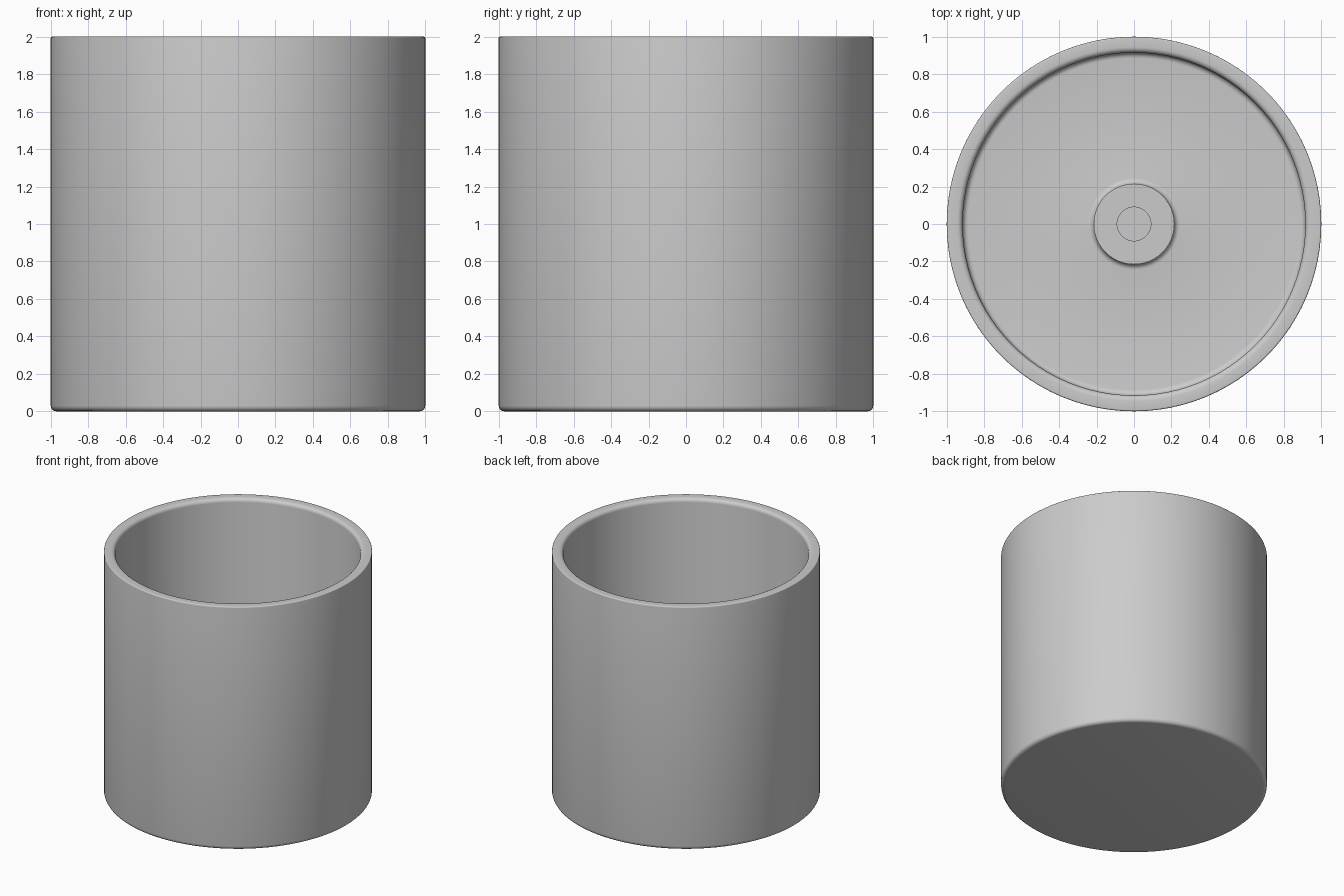
import bpy, bmesh, math

if "Cube" in bpy.data.objects:
    bpy.data.objects.remove(bpy.data.objects["Cube"])

SEGMENTS = 96

grey = bpy.data.materials.new("light_grey")
grey.diffuse_color = (0.6, 0.6, 0.6, 1)
grey.use_nodes = True
grey.node_tree.nodes["Principled BSDF"].inputs["Base Color"].default_value = grey.diffuse_color


def rounded(points, steps=5):
    """Turn (radius, height, fillet) corners into a profile with arcs."""
    out = []
    for i, (r, z, f) in enumerate(points):
        if f == 0:
            out.append((r, z))
            continue
        ends = []
        for q in (points[i - 1], points[i + 1]):
            d = math.hypot(q[0] - r, q[1] - z)
            ends.append(((q[0] - r) / d * f, (q[1] - z) / d * f))
        (ax, az), (bx, bz) = ends
        for k in range(steps + 1):
            t = k / steps * math.pi / 2
            u, v = 1 - math.sin(t), 1 - math.cos(t)
            out.append((r + ax * u + bx * v, z + az * u + bz * v))
    return out


def lathe(name, profile):
    bm = bmesh.new()
    verts = [bm.verts.new((r, 0, z)) for r, z in profile]
    edges = [bm.edges.new(pair) for pair in zip(verts, verts[1:])]
    bmesh.ops.spin(bm, geom=verts + edges, cent=(0, 0, 0), axis=(0, 0, 1),
                   angle=math.tau, steps=SEGMENTS, use_duplicate=False)
    bmesh.ops.remove_doubles(bm, verts=bm.verts, dist=1e-5)
    bmesh.ops.recalc_face_normals(bm, faces=bm.faces)
    mesh = bpy.data.meshes.new(name)
    bm.to_mesh(mesh)
    bm.free()
    mesh.materials.append(grey)
    obj = bpy.data.objects.new(name, mesh)
    bpy.context.collection.objects.link(obj)
    bpy.context.view_layer.objects.active = obj
    obj.select_set(True)
    bpy.ops.object.shade_smooth_by_angle(angle=math.radians(35))
    obj.select_set(False)


# Hollow cap: closed base, thin wall, filleted centre boss with a blind hole
lathe("cap_with_centre_boss", rounded([
    (0, 0, 0),
    (1, 0, 0.03),          # outer base edge
    (1, 2, 0.008),         # outer rim
    (0.915, 2, 0.03),      # inner rim
    (0.915, 0.09, 0.03),   # floor fillet
    (0.215, 0.09, 0.03),   # boss foot
    (0.215, 1.0, 0),       # boss top
    (0.09, 1.0, 0),        # hole mouth
    (0.09, 0.09, 0),       # hole floor
    (0, 0.09, 0),
]))
